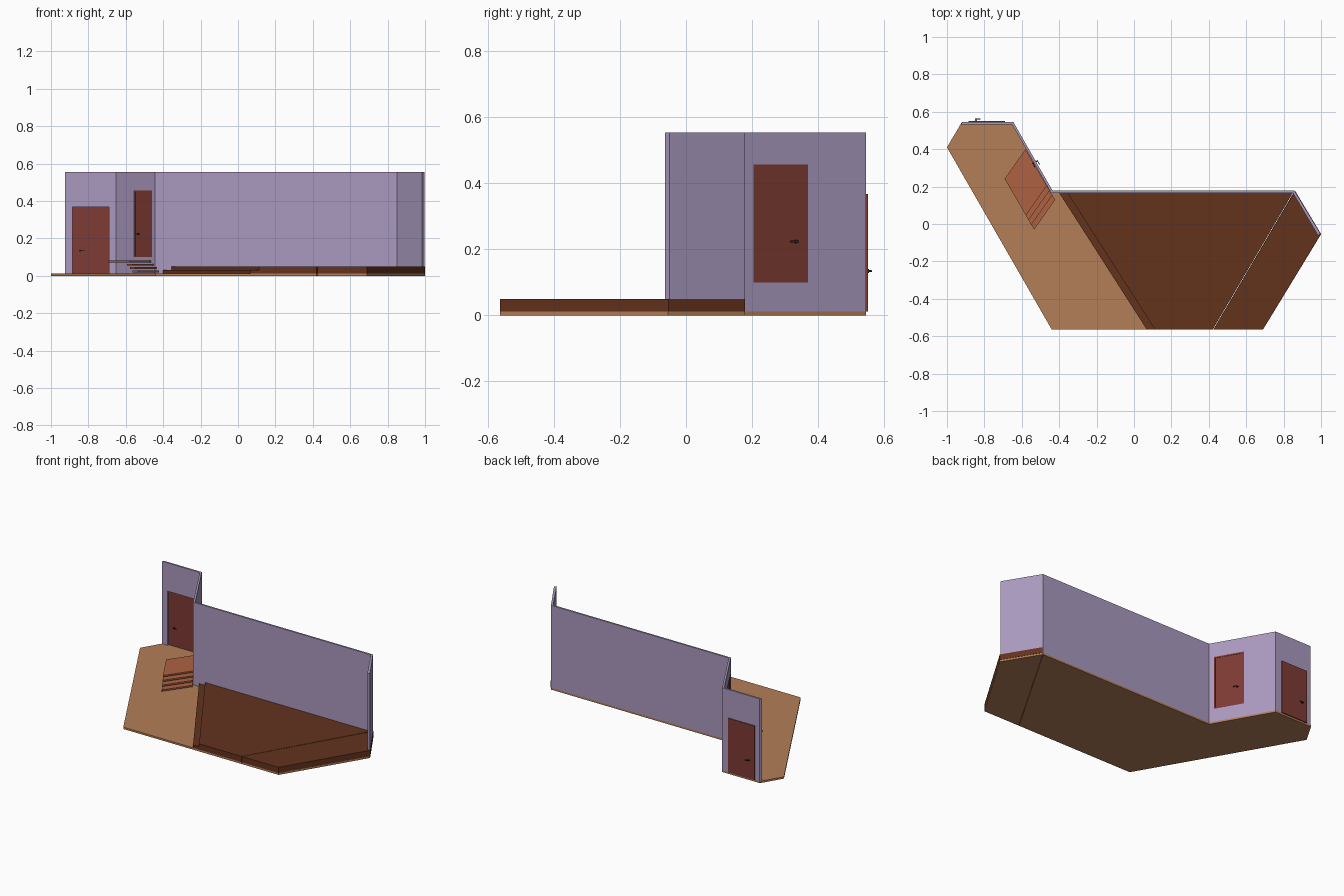
import bpy, bmesh, math
from mathutils import Vector, Matrix

if "Cube" in bpy.data.objects:
    bpy.data.objects.remove(bpy.data.objects["Cube"])


def material(name, rgb):
    m = bpy.data.materials.new(name)
    m.diffuse_color = (*rgb, 1)
    m.use_nodes = True
    m.node_tree.nodes["Principled BSDF"].inputs["Base Color"].default_value = m.diffuse_color
    return m


WALL = material("lilac_paint", (0.40, 0.32, 0.52))
FLOOR = material("tan_floor", (0.45, 0.21, 0.095))
STAGE = material("dark_wood", (0.125, 0.032, 0.012))
STAIR = material("red_wood", (0.42, 0.12, 0.055))
DOOR = material("door_wood", (0.21, 0.043, 0.033))
METAL = material("dark_metal", (0.04, 0.018, 0.015))


def finish(bm, name, mat):
    bmesh.ops.recalc_face_normals(bm, faces=bm.faces)
    mesh = bpy.data.meshes.new(name)
    bm.to_mesh(mesh)
    bm.free()
    ob = bpy.data.objects.new(name, mesh)
    bpy.context.collection.objects.link(ob)
    if mat:
        mesh.materials.append(mat)
    return ob


def prism(name, outline, z0, z1, mat):
    """Extrude a plan outline from z0 to z1."""
    bm = bmesh.new()
    face = bm.faces.new([bm.verts.new((x, y, z0)) for x, y in outline])
    top = bmesh.ops.extrude_face_region(bm, geom=[face])["geom"]
    bmesh.ops.translate(bm, vec=(0, 0, z1 - z0),
                        verts=[v for v in top if isinstance(v, bmesh.types.BMVert)])
    return finish(bm, name, mat)


def box(name, frame, centre, size, mat):
    """Box in a local frame: x along the wall, y out of it, z up."""
    bm = bmesh.new()
    bmesh.ops.create_cube(bm, size=1, matrix=frame @ Matrix.Translation(centre)
                          @ Matrix.Diagonal((*size, 1)))
    return finish(bm, name, mat)


def rod(name, frame, centre, radius, length, mat):
    bm = bmesh.new()
    bmesh.ops.create_cone(bm, cap_ends=True, segments=16, radius1=radius, radius2=radius,
                          depth=length, matrix=frame @ Matrix.Translation(centre)
                          @ Matrix.Rotation(math.pi / 2, 4, 'X'))
    return finish(bm, name, mat)


BASE, TOP, STAGE_Z, FRONT = 0.012, 0.554, 0.05, -0.564

# Floor, split in two by a hairline gap
prism("main_floor", [(-1, 0.41), (-0.92, 0.545), (-0.645, 0.545), (-0.435, 0.178),
                     (0.856, 0.178), (0.421, FRONT), (-0.44, FRONT)], 0, BASE, FLOOR)
prism("side_floor", [(0.859, 0.178), (1, -0.055), (0.69, FRONT), (0.424, FRONT)],
      0, BASE, FLOOR)

# Raised stage with one lower step along its left edge
prism("stage_step", [(-0.40, 0.166), (-0.356, 0.166), (0.112, FRONT), (0.068, FRONT)],
      BASE, 0.031, STAGE)
prism("stage_main", [(-0.356, 0.166), (0.849, 0.166), (0.421, FRONT), (0.112, FRONT)],
      BASE, STAGE_Z, STAGE)
prism("stage_side", [(0.861, 0.178), (1, -0.053), (0.69, FRONT), (0.424, FRONT)],
      BASE, STAGE_Z, STAGE)

# Folded back wall
outer = [(-0.918, 0.545), (-0.645, 0.545), (-0.435, 0.178), (0.858, 0.178), (0.996, -0.05)]
inner = [(-0.925, 0.533), (-0.652, 0.533), (-0.443, 0.166), (0.85, 0.166), (0.985, -0.063)]
wall = prism("back_wall", outer + inner[::-1], BASE, TOP, WALL)


def door(name, a, b, z0, z1, offset, handle_x, handle_z, framed):
    """Door between plan points a and b on the wall's outer face."""
    a, b = Vector((*a, 0)), Vector((*b, 0))
    x = (b - a).normalized()
    y = Vector((0, 0, 1)).cross(x)
    frame = Matrix((x, y, (0, 0, 1))).transposed().to_4x4()
    frame.translation = a
    w, h = (b - a).length, z1 - z0
    mid = (z0 + z1) / 2
    # opening in the wall
    cutter = box(name + "_cutter", frame, (w / 2, 0, mid), (w, 0.06, h), None)
    cutter.hide_render = True
    mod = wall.modifiers.new(name + "_opening", 'BOOLEAN')
    mod.operation, mod.solver, mod.object = 'DIFFERENCE', 'EXACT', cutter
    cutter.hide_set(True)
    # leaf
    box(name + "_leaf", frame, (w / 2, offset, mid), (w, 0.007, h), DOOR)
    # raised border
    if framed:
        t = 0.009
        for i, s in enumerate((t / 2, w - t / 2)):
            box(f"{name}_stile_{i}", frame, (s, offset, mid), (t, 0.011, h), DOOR)
        for i, s in enumerate((z0 + t / 2, z1 - t / 2)):
            box(f"{name}_rail_{i}", frame, (w / 2, offset, s), (w - 2 * t, 0.011, t), DOOR)
    # lever handles on both sides
    rod(name + "_spindle", frame, (handle_x, offset, handle_z), 0.003, 0.03, METAL)
    for side in (-1, 1):
        rod(f"{name}_rose_{side}", frame, (handle_x, offset + side * 0.005, handle_z),
            0.006, 0.004, METAL)
        box(f"{name}_lever_{side}", frame,
            (handle_x + 0.01, offset + side * 0.0145, handle_z), (0.028, 0.004, 0.005), METAL)


door("ground_door", (-0.885, 0.545), (-0.69, 0.545), BASE, 0.368, 0.0025, 0.04, 0.134, False)
fold = lambda y: (-0.645 + (0.545 - y) * 0.21 / 0.367, y)
door("stair_door", fold(0.37), fold(0.204), 0.10, 0.457, -0.0055, 0.042, 0.224, True)

# Skewed landing and open treads beneath the upper door
A, B, OUT = Vector((-0.58, 0.40)), Vector((-0.422, 0.128)), Vector((-0.112, -0.158))
for name, t0, t1, z in (("landing", 0, 0.72, 0.082), ("tread_1", 0.63, 0.813, 0.064),
                        ("tread_2", 0.72, 0.906, 0.046), ("tread_3", 0.81, 1, 0.028)):
    p, q = A.lerp(B, t0), A.lerp(B, t1)
    prism("stair_" + name, [p, q, q + OUT, p + OUT], z - 0.01, z, STAIR)
